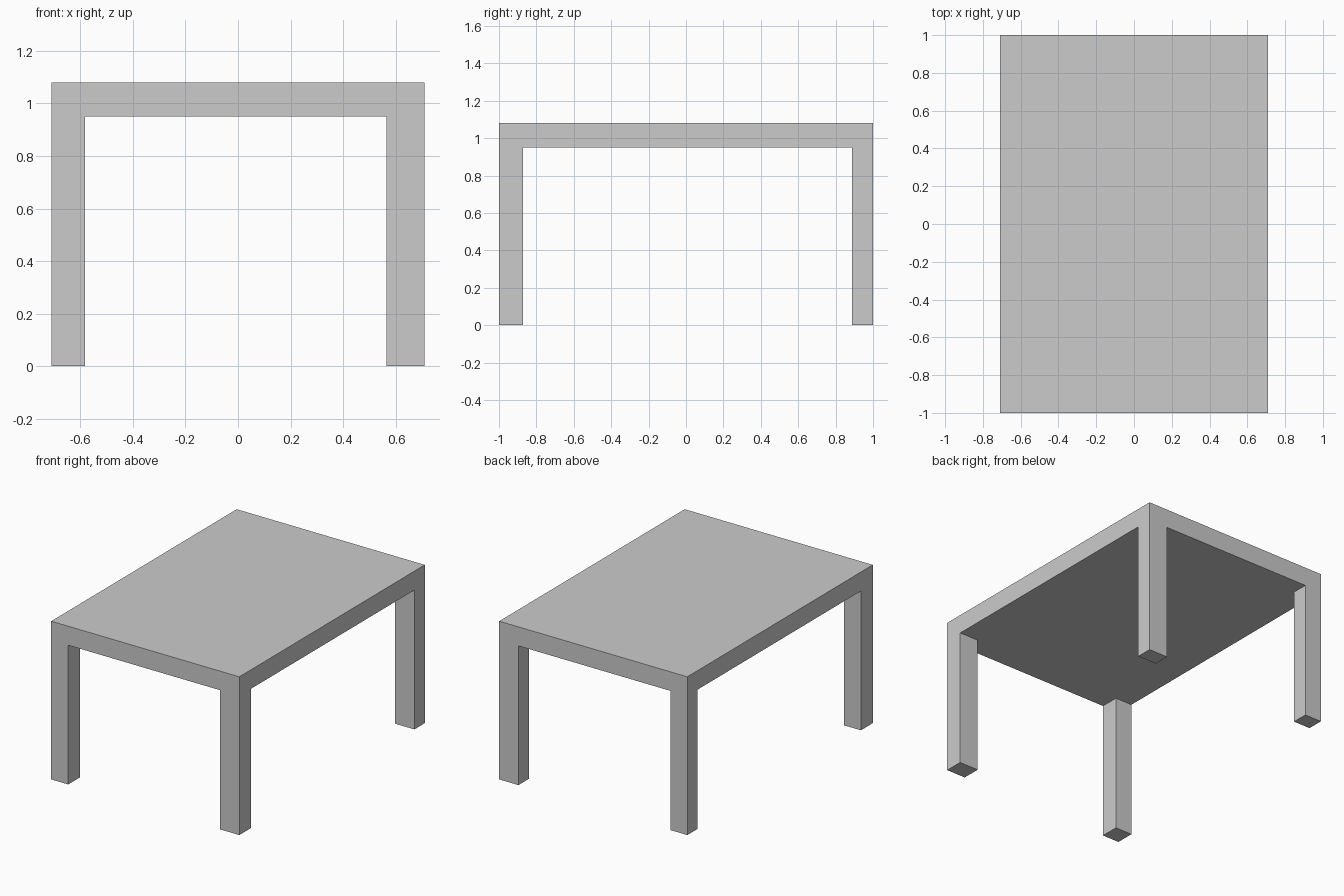
import bpy, bmesh
from mathutils import Matrix, Vector

if "Cube" in bpy.data.objects:
    bpy.data.objects.remove(bpy.data.objects["Cube"])

HALF_X, HALF_Y = 0.71, 1.0
UNDERSIDE, TOP = 0.95, 1.08
LEG_X = (-0.582, 0.565)    # inner faces of left and right legs
LEG_Y = (-0.872, 0.888)    # inner faces of front and back legs

# Table top slab
bm = bmesh.new()
bmesh.ops.create_cube(bm, size=1, matrix=(
    Matrix.Translation((0, 0, (TOP + UNDERSIDE) / 2))
    @ Matrix.Diagonal((2 * HALF_X, 2 * HALF_Y, TOP - UNDERSIDE, 1))))

# Cut the slab along the inner leg faces
for axis, cuts in enumerate((LEG_X, LEG_Y)):
    for c in cuts:
        co, no = Vector((0, 0, 0)), Vector((0, 0, 0))
        co[axis], no[axis] = c, 1
        bmesh.ops.bisect_plane(bm, geom=bm.verts[:] + bm.edges[:] + bm.faces[:],
                               plane_co=co, plane_no=no)

# Extrude the four corner faces of the underside into legs
bm.normal_update()
corners = []
for f in bm.faces:
    c = f.calc_center_median()
    if (f.normal.z < -0.9 and not LEG_X[0] < c.x < LEG_X[1]
            and not LEG_Y[0] < c.y < LEG_Y[1]):
        corners.append(f)
feet = bmesh.ops.extrude_discrete_faces(bm, faces=corners)["faces"]
for f in feet:
    for v in f.verts:
        v.co.z = 0

bmesh.ops.recalc_face_normals(bm, faces=bm.faces[:])
mesh = bpy.data.meshes.new("table")
bm.to_mesh(mesh)
bm.free()
bpy.context.collection.objects.link(bpy.data.objects.new("table", mesh))
